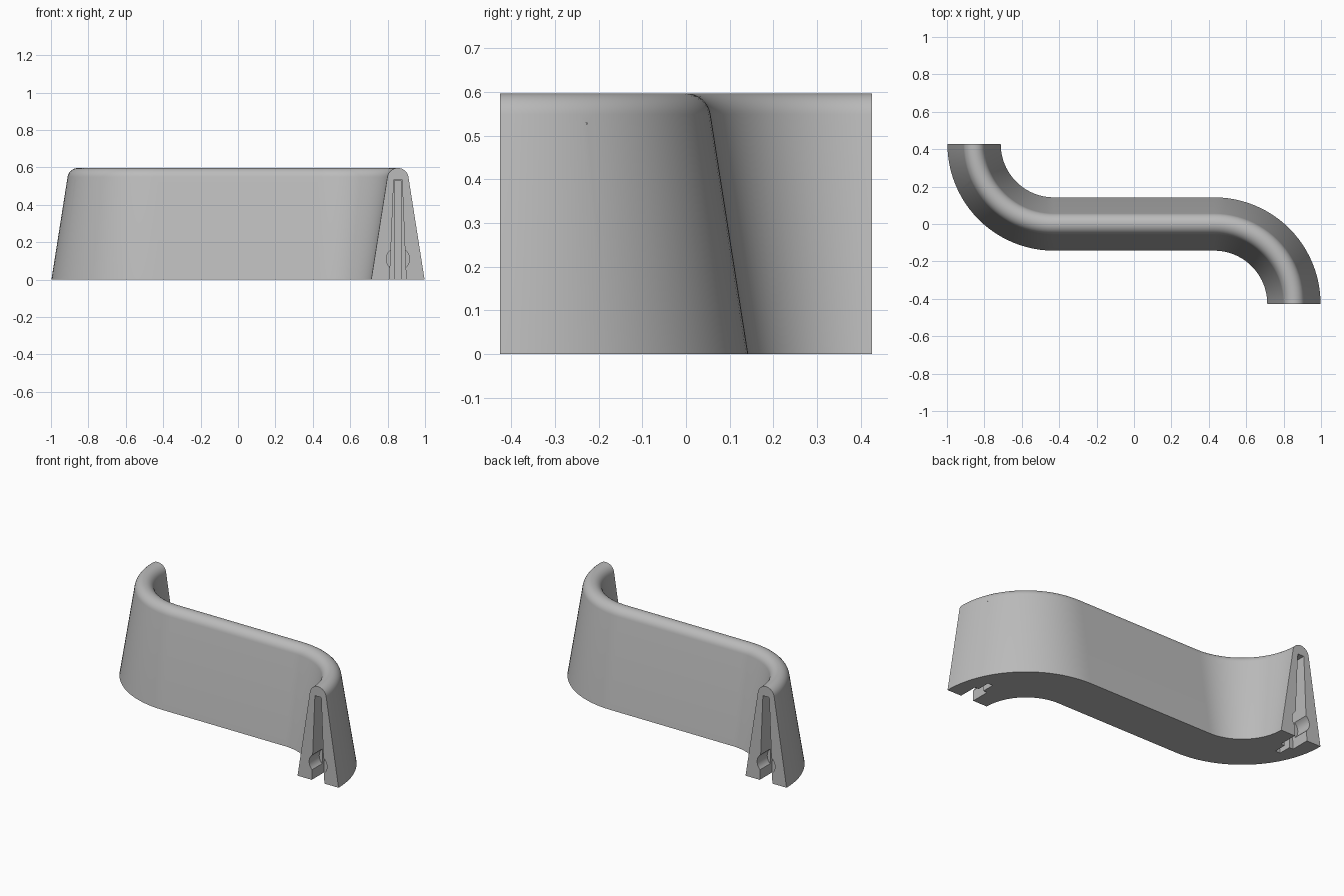
import bpy, bmesh, math
from mathutils import Matrix, Vector

if "Cube" in bpy.data.objects:
    bpy.data.objects.remove(bpy.data.objects["Cube"])

grey = bpy.data.materials.new("plain grey")
grey.diffuse_color = (0.5, 0.5, 0.5, 1)
grey.use_nodes = True
grey.node_tree.nodes["Principled BSDF"].inputs["Base Color"].default_value = grey.diffuse_color

R, E, H, B = 0.4265, 0.4285, 0.597, 0.1425   # bend radius, end offset, height, half base
Y = R


def make(name, bm):
    bmesh.ops.recalc_face_normals(bm, faces=bm.faces)
    me = bpy.data.meshes.new(name)
    bm.to_mesh(me)
    bm.free()
    ob = bpy.data.objects.new(name, me)
    bpy.context.collection.objects.link(ob)
    me.materials.append(grey)
    return ob


def loft(name, rings):
    bm = bmesh.new()
    vs = [[bm.verts.new(p) for p in ring] for ring in rings]
    n = len(vs[0])
    for a, b in zip(vs, vs[1:]):
        for i in range(n):
            j = (i + 1) % n
            bm.faces.new((a[i], a[j], b[j], b[i]))
    bm.faces.new(vs[0])
    bm.faces.new(vs[-1])
    return make(name, bm)


# wall cross-section: sloping sides with a rounded top
r = 0.057
tilt = math.radians(9)
profile = [(-B, 0)]
for i in range(17):
    a = math.pi - tilt - (math.pi - 2 * tilt) * i / 16
    profile.append((r * math.cos(a), H - r + r * math.sin(a)))
profile.append((B, 0))

# S-shaped path: (position, left normal)
path = []
N = 24
for i in range(N + 1):
    a = math.pi + math.pi / 2 * i / N
    d = Vector((math.cos(a), math.sin(a)))
    path.append((Vector((-E, Y)) + R * d, -d))
path += [(-p, n) for p, n in reversed(path)]

wall = loft("curved_wall", [[(p.x + n.x * s, p.y + n.y * s, z) for s, z in profile]
                            for p, n in path])


# end sockets: tapered slot, narrow deep slot and a round clip hole
def prism(name, pts, depth, end):
    rings = [[(end * (E + R + x), -end * y, z) for x, z in pts]
             for y in (Y + 0.05, Y - depth)]
    return loft(name, rings)


taper = [(-0.046, -0.05), (0.046, -0.05), (0.022, 0.535), (-0.022, 0.535)]
narrow = [(-0.017, -0.05), (0.017, -0.05), (0.017, 0.53), (-0.017, 0.53)]
hole = [(0.062 * math.cos(k * math.tau / 32), 0.11 + 0.062 * math.sin(k * math.tau / 32))
        for k in range(32)]
for end in (1, -1):
    for name, pts, depth in (("slot_cutter", taper, 0.12), ("deep_slot_cutter", narrow, 0.2),
                             ("hole_cutter", hole, 0.1)):
        c = prism(name, pts, depth, end)
        c.hide_render = True
        m = wall.modifiers.new(name, "BOOLEAN")
        m.operation, m.solver, m.object = "DIFFERENCE", "EXACT", c

# bake the cuts and remove the cutters
bpy.context.view_layer.objects.active = wall
wall.select_set(True)
for m in list(wall.modifiers):
    c = m.object
    bpy.ops.object.modifier_apply(modifier=m.name)
    bpy.data.objects.remove(c)
bpy.ops.object.select_all(action="DESELECT")
wall.select_set(True)
bpy.ops.object.shade_smooth_by_angle(angle=math.radians(30))
